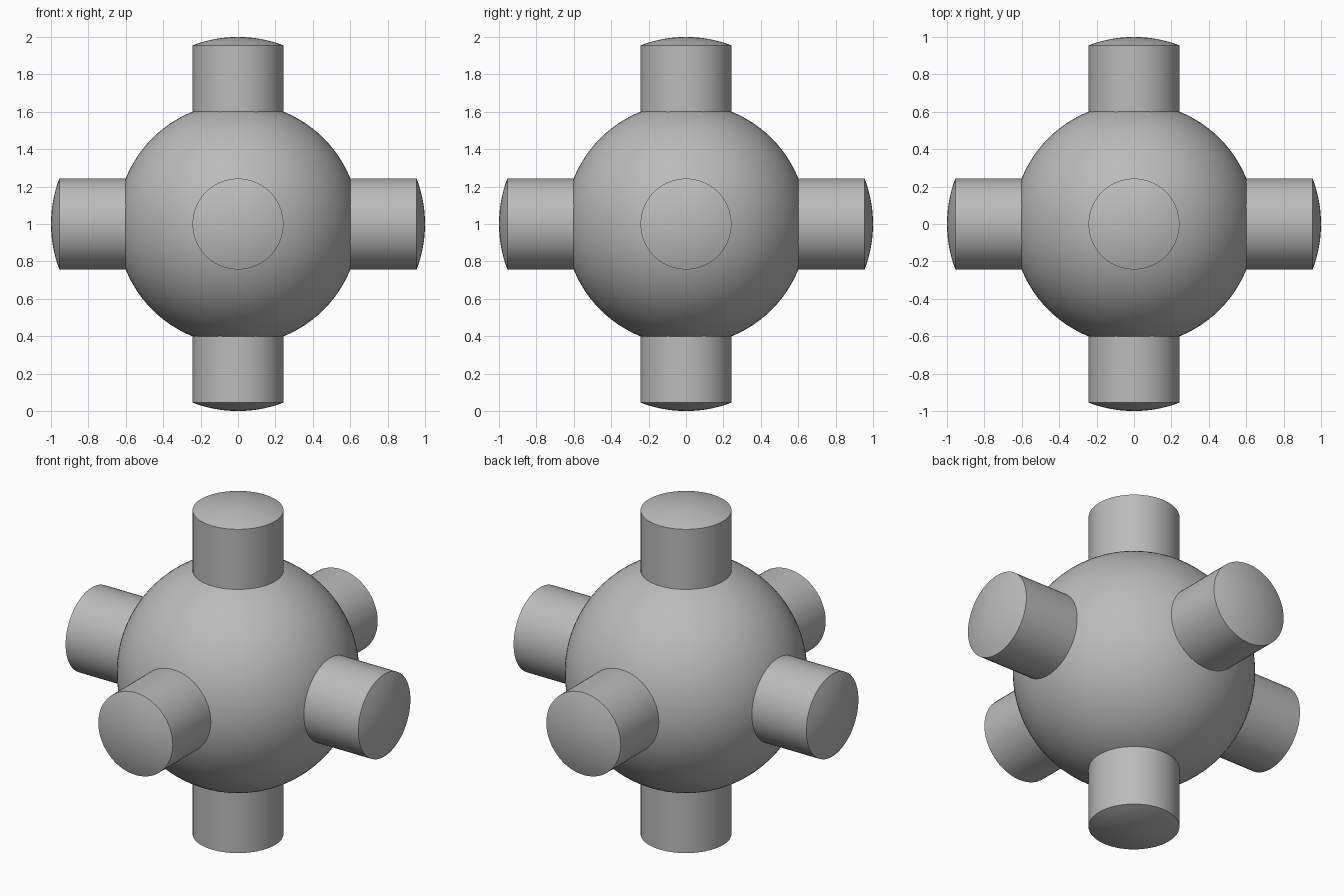
import bpy
import bmesh
import math
from mathutils import Vector

cube = bpy.data.objects.get("Cube")
if cube:
    bpy.data.objects.remove(cube, do_unlink=True)

CENTRE = Vector((0, 0, 1))
BODY_R = 0.648
ARM_R = 0.243
RIM = 0.955      # distance from the centre to the edge of the domed end
SIDES = 64

grey = bpy.data.materials.new("plain grey")
grey.use_nodes = True
colour = (0.5, 0.5, 0.5, 1)
grey.diffuse_color = colour
grey.node_tree.nodes["Principled BSDF"].inputs["Base Color"].default_value = colour


def finish(name, bm):
    bmesh.ops.recalc_face_normals(bm, faces=bm.faces)
    mesh = bpy.data.meshes.new(name)
    bm.to_mesh(mesh)
    bm.free()
    mesh.materials.append(grey)
    obj = bpy.data.objects.new(name, mesh)
    bpy.context.collection.objects.link(obj)
    obj.location = CENTRE
    bpy.ops.object.select_all(action="DESELECT")
    obj.select_set(True)
    bpy.context.view_layer.objects.active = obj
    bpy.ops.object.shade_smooth_by_angle(angle=math.radians(15))
    return obj


# Round body: a subdivided cube pushed out to a sphere
bm = bmesh.new()
bmesh.ops.create_cube(bm, size=2)
bmesh.ops.subdivide_edges(bm, edges=bm.edges[:], cuts=23, use_grid_fill=True)
for v in bm.verts:
    v.co = Vector([math.tan(c * math.pi / 4) for c in v.co]).normalized() * BODY_R
finish("round_body", bm)


# Six arms: a straight side and a shallow domed end, spun around the axis
def arm(name, direction):
    bm = bmesh.new()
    rise = 1 - RIM
    dome_r = (ARM_R ** 2 + rise ** 2) / (2 * rise)
    half = math.asin(ARM_R / dome_r)
    profile = [(0, 0.5), (ARM_R, 0.5)]
    for i in range(9):
        a = half * (1 - i / 8)
        profile.append((dome_r * math.sin(a), 1 - dome_r + dome_r * math.cos(a)))
    verts = [bm.verts.new((r, 0, z)) for r, z in profile]
    edges = [bm.edges.new(pair) for pair in zip(verts, verts[1:])]
    bmesh.ops.spin(bm, geom=verts + edges, cent=(0, 0, 0), axis=(0, 0, 1),
                   angle=math.tau, steps=SIDES, use_merge=True)
    bmesh.ops.remove_doubles(bm, verts=bm.verts, dist=0.0001)
    obj = finish(name, bm)
    obj.rotation_euler = Vector(direction).to_track_quat("Z", "Y").to_euler()


for name, direction in {
    "top_arm": (0, 0, 1), "bottom_arm": (0, 0, -1),
    "left_arm": (1, 0, 0), "right_arm": (-1, 0, 0),
    "front_arm": (0, -1, 0), "back_arm": (0, 1, 0),
}.items():
    arm(name, direction)
